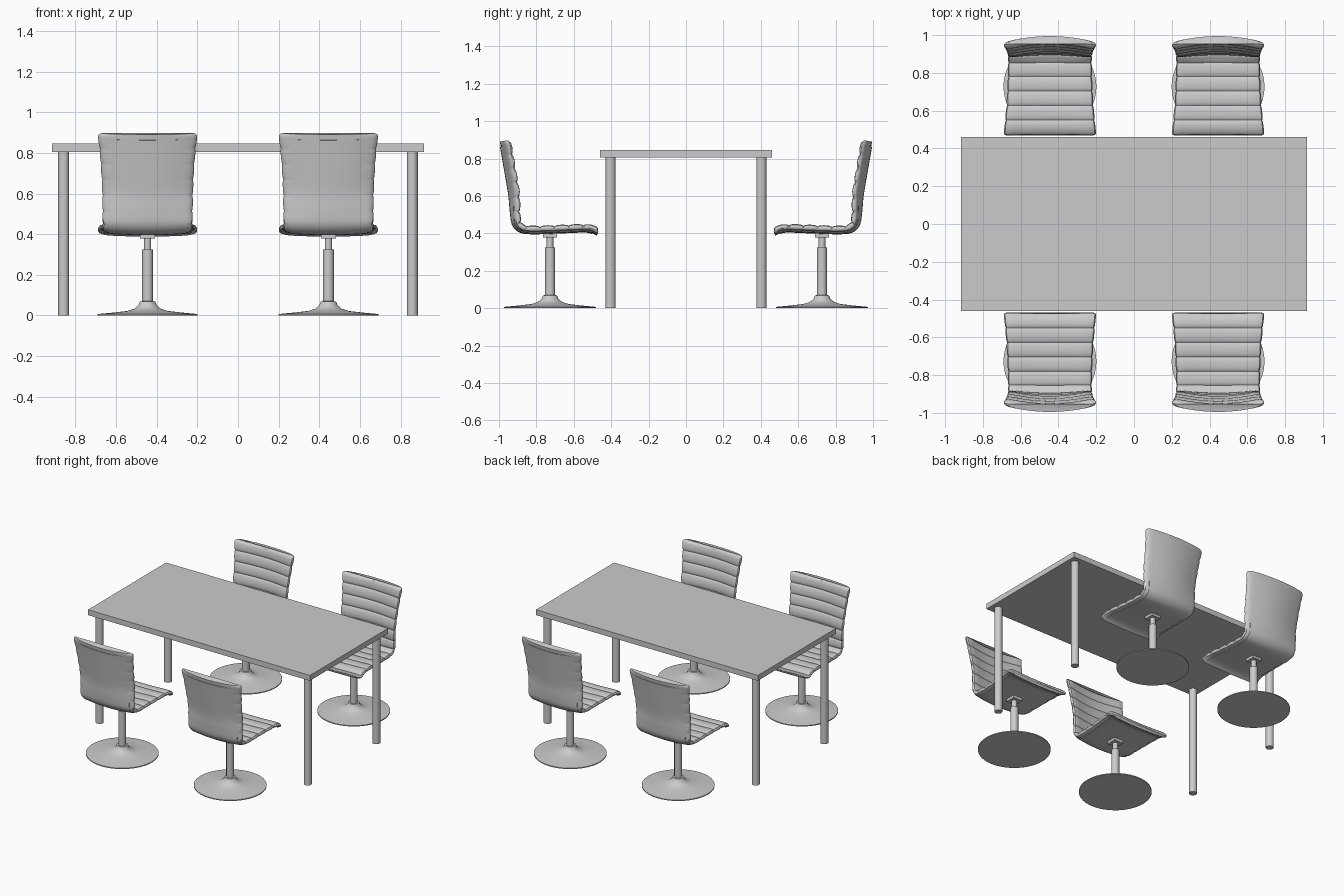
import bpy, bmesh, math
from mathutils import Vector

cube = bpy.data.objects.get("Cube")
if cube:
    bpy.data.objects.remove(cube)

grey = bpy.data.materials.new("light_grey")
grey.use_nodes = True
COLOUR = (0.6, 0.6, 0.6, 1)
grey.diffuse_color = COLOUR
grey.node_tree.nodes["Principled BSDF"].inputs["Base Color"].default_value = COLOUR


def make_mesh(name, bm):
    bmesh.ops.recalc_face_normals(bm, faces=bm.faces)
    mesh = bpy.data.meshes.new(name)
    bm.to_mesh(mesh)
    bm.free()
    mesh.materials.append(grey)
    mesh.shade_smooth()
    mesh.set_sharp_from_angle(angle=math.radians(35))
    return mesh


def place(name, mesh, location=(0, 0, 0), turn=0):
    obj = bpy.data.objects.new(name, mesh)
    obj.location = location
    obj.rotation_euler.z = turn
    bpy.context.collection.objects.link(obj)


def box(name, size, z):
    bm = bmesh.new()
    bmesh.ops.create_cube(bm, size=1)
    bmesh.ops.scale(bm, vec=size, verts=bm.verts)
    bmesh.ops.translate(bm, vec=(0, 0, z), verts=bm.verts)
    return make_mesh(name, bm)


def loft(name, rings):
    bm = bmesh.new()
    loops = [[bm.verts.new(p) for p in ring] for ring in rings]
    n = len(loops[0])
    for a, b in zip(loops, loops[1:]):
        for i in range(n):
            j = (i + 1) % n
            bm.faces.new((a[i], a[j], b[j], b[i]))
    bm.faces.new(loops[0])
    bm.faces.new(loops[-1])
    return make_mesh(name, bm)


def lathe(name, profile, sides):
    angles = [2 * math.pi * i / sides for i in range(sides)]
    return loft(name, [[(r * math.cos(a), r * math.sin(a), z) for a in angles]
                       for r, z in profile])


# Side curve of the chair, from the seat's front lip to the top of the back
KEYS = [Vector((0, y, z)) for y, z in (
    (0.25, 0.388), (0.2, 0.408), (0.1, 0.406), (0, 0.402), (-0.1, 0.4),
    (-0.16, 0.408), (-0.198, 0.445), (-0.21, 0.51), (-0.218, 0.6),
    (-0.238, 0.72), (-0.257, 0.83), (-0.268, 0.89))]


def smooth_path(keys, steps=12):
    pts = []
    ext = [2 * keys[0] - keys[1]] + keys + [2 * keys[-1] - keys[-2]]
    for a, b, c, d in zip(ext, ext[1:], ext[2:], ext[3:]):
        for i in range(steps):
            t = i / steps
            pts.append(0.5 * (2 * b + (c - a) * t + (2 * a - 5 * b + 4 * c - d) * t * t
                              + (3 * b - a - 3 * c + d) * t ** 3))
    return pts + [keys[-1]]


PATH = smooth_path(KEYS)
LENGTHS = [0]
for p, q in zip(PATH, PATH[1:]):
    LENGTHS.append(LENGTHS[-1] + (q - p).length)
TOTAL = LENGTHS[-1]


def at(s):
    """Point and inward normal at fraction s of the side curve."""
    d = s * TOTAL
    i = max(k for k in range(len(PATH) - 1) if LENGTHS[k] <= d + 1e-9)
    step = PATH[i + 1] - PATH[i]
    tangent = step.normalized()
    return PATH[i] + tangent * (d - LENGTHS[i]), Vector((0, tangent.z, -tangent.y))


def half_width(s):
    return 0.222 + 0.025 * abs(2 * s - 1) ** 2.5


def bow(s, u):
    """How far the sides curl in toward the sitter."""
    blend = min(1, max(0, (s - 0.4) / 0.3))
    return (0.008 + 0.022 * blend) * u * u


ROWS, PER_ROW, ACROSS = 12, 10, 14


def padded_ring(s, f):
    """Closed section of the ribbed cushion; f is the place within one row."""
    p, n = at(s)
    puff = math.sqrt(max(0, math.sin(math.pi * f)))
    end = min(s, 1 - s) * TOTAL
    cap = min(1, 0.45 + end / 0.03)
    wide = half_width(s) - 0.004 * (1 - puff) - 0.015 * max(0, 1 - end / 0.015) ** 2
    top = (0.028 + 0.009 * puff) * cap
    us = [math.sin(math.pi / 2 * (2 * i / ACROSS - 1)) for i in range(ACROSS + 1)]
    front, back = [], []
    for u in us:
        edge = math.sqrt(max(0, 1 - abs(u) ** 16))
        x = Vector((u * wide, 0, 0))
        mid = 0.014
        front.append(p + x + n * (bow(s, u) + mid + (top - mid) * (0.25 + 0.75 * edge)))
        back.append(p + x + n * (bow(s, u) + mid * (1 - edge)))
    return front + back[::-1]


def shell_ring(s):
    p, n = at(s)
    wide = half_width(s) - 0.03
    us = [2 * i / ACROSS - 1 for i in range(ACROSS + 1)]

    def row(lift):
        return [p + Vector((u * wide, 0, 0)) + n * (bow(s, u) + lift) for u in us]
    return row(0.006) + row(-0.005)[::-1]


# Chair parts, shared by all four chairs
count = ROWS * PER_ROW
cushion = loft("ribbed_cushion", [padded_ring(i / count, (i % PER_ROW) / PER_ROW)
                                  for i in range(count + 1)])
shell = loft("back_shell", [shell_ring(0.03 + 0.94 * i / 60) for i in range(61)])
base = lathe("round_base", [(0.246, 0), (0.246, 0.007), (0.17, 0.014), (0.1, 0.022),
                            (0.065, 0.033), (0.045, 0.05), (0.038, 0.068), (0.027, 0.07)], 48)
column = lathe("lower_column", [(0.027, 0.06), (0.027, 0.325)], 24)
piston = lathe("upper_column", [(0.018, 0.32), (0.018, 0.385)], 24)
mount = box("seat_mount", (0.075, 0.075, 0.022), 0.389)

parts = (cushion, shell, base, column, piston, mount)
for x, side in ((-0.445, "right"), (0.445, "left")):
    for y, end, turn in ((-0.727, "front", 0), (0.727, "back", math.pi)):
        for part in parts:
            place(f"{end}_{side}_{part.name}", part, (x, y, 0), turn)

# Table
place("table_top", box("table_top", (1.83, 0.92, 0.04), 0.825))
leg = lathe("table_leg", [(0.027, 0), (0.027, 0.806)], 24)
for x, side in ((-0.858, "right"), (0.858, "left")):
    for y, end in ((-0.403, "front"), (0.403, "back")):
        place(f"{end}_{side}_table_leg", leg, (x, y, 0))
